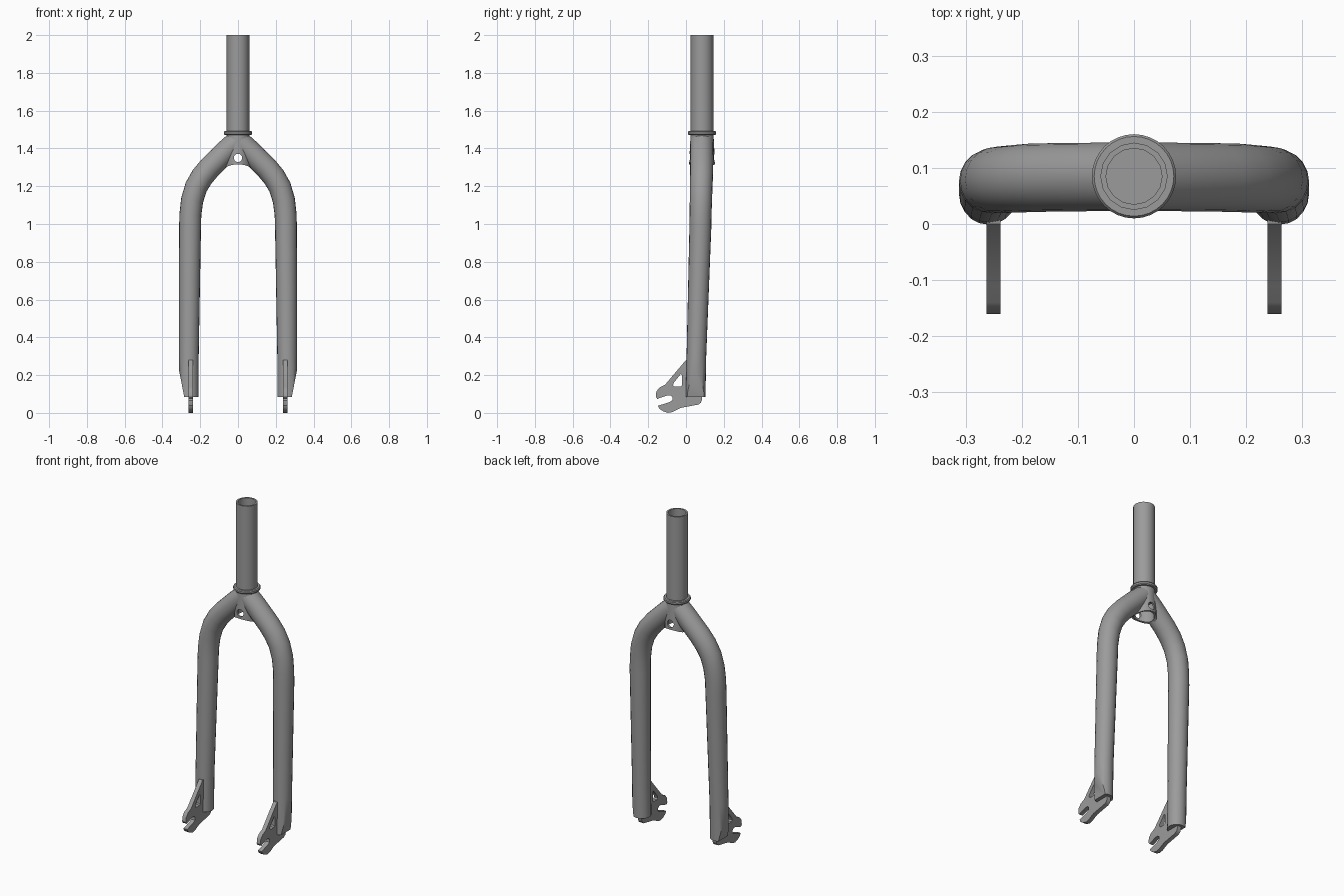
import bpy, bmesh, math
from mathutils import Vector, Matrix

cube = bpy.data.objects.get("Cube")
if cube:
    bpy.data.objects.remove(cube)

AXIS_Y = 0.085   # depth of the steering axis

grey = bpy.data.materials.new("satin grey metal")
grey.use_nodes = True
grey.diffuse_color = (0.33, 0.33, 0.33, 1)
grey.node_tree.nodes["Principled BSDF"].inputs["Base Color"].default_value = (0.33, 0.33, 0.33, 1)


def finish(name, bm, smooth=True):
    bmesh.ops.remove_doubles(bm, verts=bm.verts, dist=1e-5)
    bmesh.ops.recalc_face_normals(bm, faces=bm.faces)
    mesh = bpy.data.meshes.new(name)
    bm.to_mesh(mesh)
    bm.free()
    mesh.materials.append(grey)
    obj = bpy.data.objects.new(name, mesh)
    bpy.context.collection.objects.link(obj)
    if smooth:
        shade(obj)
    return obj


def select(obj):
    bpy.ops.object.select_all(action='DESELECT')
    obj.select_set(True)
    bpy.context.view_layer.objects.active = obj


def shade(obj):
    select(obj)
    bpy.ops.object.shade_smooth_by_angle(angle=math.radians(35))


def bridge(bm, a, b):
    n = len(a)
    for i in range(n):
        bm.faces.new((a[i], a[(i + 1) % n], b[(i + 1) % n], b[i]))


def lathe(name, profile, sides):
    """Spin (radius, z) points about the steering axis."""
    bm = bmesh.new()
    verts = [bm.verts.new((r, AXIS_Y, z)) for r, z in profile]
    edges = [bm.edges.new(p) for p in zip(verts, verts[1:])]
    bmesh.ops.spin(bm, geom=verts + edges, cent=(0, AXIS_Y, 0), axis=(0, 0, 1),
                   angle=math.tau, steps=sides, use_duplicate=False)
    return finish(name, bm)


def cylinder_cutter(name, radius, length, centre, along_y, sides):
    bm = bmesh.new()
    turn = Matrix.Rotation(math.pi / 2 if along_y else 0, 4, 'X')
    bmesh.ops.create_cone(bm, cap_ends=True, segments=sides, radius1=radius, radius2=radius,
                          depth=length, matrix=Matrix.Translation(centre) @ turn)
    obj = finish(name, bm, False)
    obj.hide_render = True
    return obj


def cut(obj, cutters):
    for cutter in cutters:
        mod = obj.modifiers.new("cut", 'BOOLEAN')
        mod.operation, mod.solver, mod.object = 'DIFFERENCE', 'EXACT', cutter
        select(obj)
        bpy.ops.object.modifier_apply(modifier=mod.name)
    shade(obj)


# Leg path: x, y, z, radius
LEG = [(0, .084, 1.44, .061), (.06, .084, 1.387, .061), (.15, .083, 1.298, .061),
       (.19, .082, 1.25, .061), (.222, .08, 1.195, .06), (.243, .079, 1.125, .059),
       (.252, .077, 1.05, .058), (.254, .076, .98, .058), (.26, .055, .3, .052),
       (.26, .051, .085, .052)]


def leg(name, side, sides=20):
    bm = bmesh.new()
    pts = [Vector(p[:3]) for p in LEG]
    rings = []
    for i, p in enumerate(pts):
        tangent = pts[min(i + 1, len(pts) - 1)] - pts[max(i - 1, 0)]
        if i == len(pts) - 1:
            tangent = Vector((0, 0, -1))
        across = Vector((0, 1, 0)).cross(tangent).normalized()
        depth = tangent.cross(across).normalized()
        ring = []
        for k in range(sides):
            a = math.tau * k / sides
            v = p + LEG[i][3] * (across * math.cos(a) + depth * math.sin(a))
            ring.append(bm.verts.new(v))
        rings.append(ring)
    for a, b in zip(rings, rings[1:]):
        bridge(bm, a, b)
    bm.faces.new(rings[0])
    bm.faces.new(rings[-1])
    # Slanted flat on the outside of the tip
    res = bmesh.ops.bisect_plane(bm, geom=bm.verts[:] + bm.edges[:] + bm.faces[:],
                                 plane_co=(.312, 0, .225), plane_no=(.98, 0, -.19),
                                 clear_outer=True)
    rim = [e for e in res["geom_cut"] if isinstance(e, bmesh.types.BMEdge)]
    bmesh.ops.holes_fill(bm, edges=rim, sides=0)
    bmesh.ops.scale(bm, vec=(side, 1, 1), verts=bm.verts)
    return finish(name, bm)


# Dropout outline and window, as (y, z)
PLATE = [(.03, .285), (0, .28), (-.11, .15), (-.14, .135), (-.157, .113), (-.16, .085),
         (-.152, .074), (-.1, .092), (-.082, .093), (-.071, .082), (-.073, .066),
         (-.09, .056), (-.148, .038), (-.143, .024), (-.122, .009), (-.095, .0),
         (-.07, .005), (-.03, .026), (.065, .044), (.078, .053), (.085, .07), (.085, .1)]
WINDOW = [(-.022, .2), (-.028, .205), (-.066, .158), (-.068, .146), (-.06, .139),
          (-.028, .139), (-.022, .146)]


def dropout(name, x):
    curve = bpy.data.curves.new(name, 'CURVE')
    curve.dimensions, curve.fill_mode, curve.extrude = '2D', 'BOTH', .0125
    for outline in (PLATE, WINDOW):
        spline = curve.splines.new('POLY')
        spline.points.add(len(outline) - 1)
        for point, (y, z) in zip(spline.points, outline):
            point.co = (y, z, 0, 1)
        spline.use_cyclic_u = True
    curve.materials.append(grey)
    obj = bpy.data.objects.new(name, curve)
    bpy.context.collection.objects.link(obj)
    # Curve plane to the y-z plane
    obj.matrix_world = Matrix(((0, 0, 1, x), (1, 0, 0, 0), (0, 1, 0, 0), (0, 0, 0, 1)))
    select(obj)
    bpy.ops.object.convert(target='MESH')
    shade(bpy.context.object)


# Steerer tube, bearing seat and crown
lathe("steerer_tube", [(0, 1.46), (.06, 1.46), (.06, 2), (.05, 2), (.05, 1.5), (0, 1.5)], 16)
lathe("bearing_seat", [(.05, 1.472), (.071, 1.472), (.075, 1.477), (.075, 1.487),
                       (.071, 1.492), (.05, 1.492), (.05, 1.472)], 32)
crown = lathe("crown_tube", [(0, 1.475), (.06, 1.475), (.062, 1.45), (.068, 1.33), (.07, 1.26),
                             (.056, 1.26), (.056, 1.42), (0, 1.42)], 24)

# Legs and dropouts
legs = [leg("left_leg", 1), leg("right_leg", -1)]
for label, sign in (("left", 1), ("right", -1)):
    dropout(label + "_dropout", sign * .25)

# Hollow the crown, drill it through and arch its lower edge
bore = cylinder_cutter("bore_cutter", .059, .3, (0, AXIS_Y, 1.265), False, 24)
drill = cylinder_cutter("drill_cutter", .022, .5, (0, AXIS_Y, 1.35), True, 16)
arch = cylinder_cutter("arch_cutter", .14, .5, (0, AXIS_Y, 1.176), True, 48)
cut(crown, [arch, drill])
for obj in legs:
    cut(obj, [bore, drill])
for cutter in (bore, drill, arch):
    bpy.data.objects.remove(cutter)
